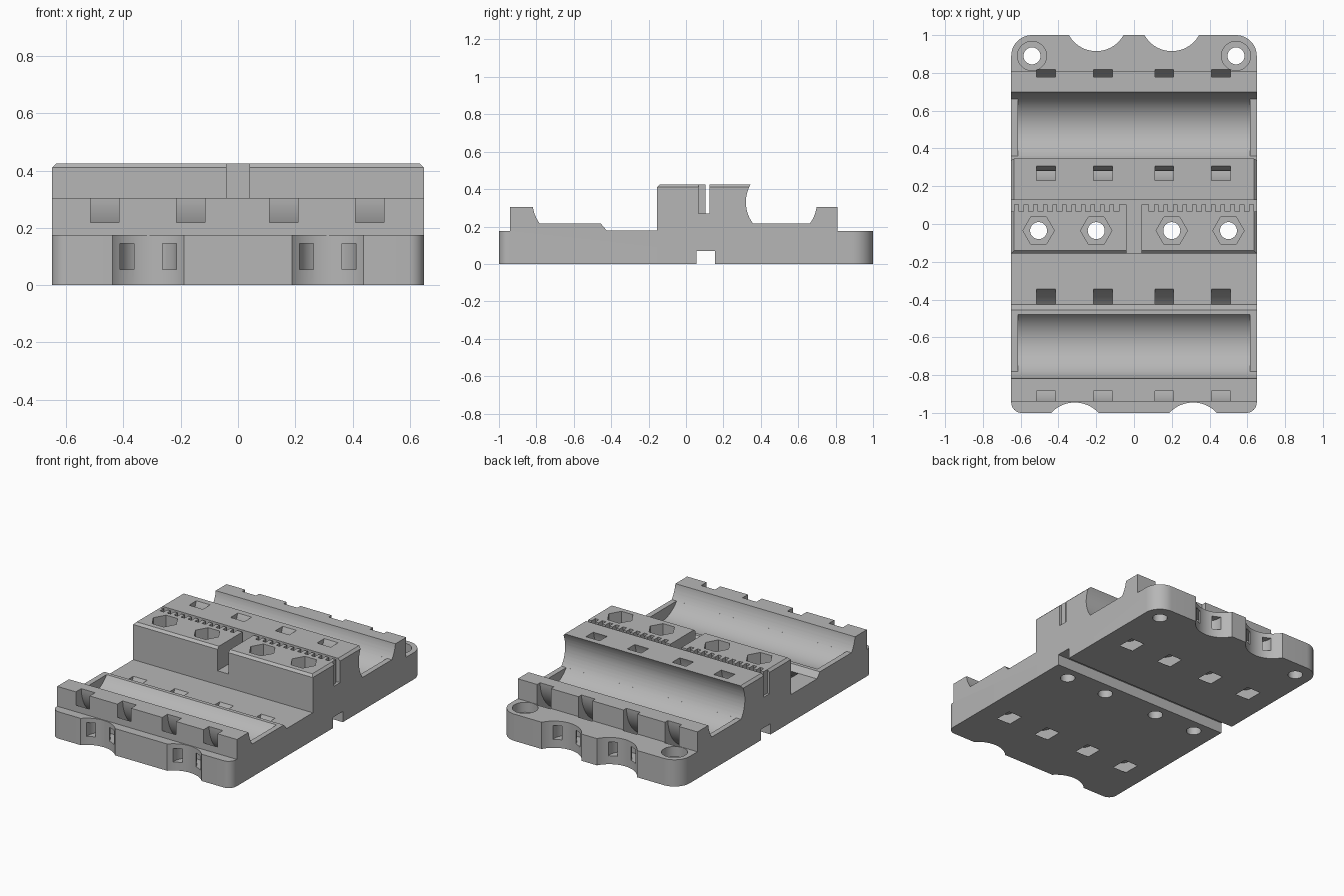
import bpy, bmesh, math
from mathutils import Matrix, Vector

cube = bpy.data.objects.get("Cube")
if cube:
    bpy.data.objects.remove(cube)

W = 0.65                      # half width of the carriage
TROUGHS = (-0.63, 0.51)       # y of the two rod cradles
AXIS_Z, ROD_R = 0.33, 0.19
TIES = (-0.465, -0.165, 0.16, 0.46)
BOLTS = (-0.505, -0.2, 0.2, 0.5)

grey = bpy.data.materials.new("light grey plastic")
grey.use_nodes = True
colour = (0.47, 0.47, 0.47, 1)
grey.diffuse_color = colour
grey.node_tree.nodes["Principled BSDF"].inputs["Base Color"].default_value = colour


def make_object(name, bm):
    bmesh.ops.recalc_face_normals(bm, faces=bm.faces)
    mesh = bpy.data.meshes.new(name)
    bm.to_mesh(mesh)
    bm.free()
    ob = bpy.data.objects.new(name, mesh)
    bpy.context.scene.collection.objects.link(ob)
    return ob


def box(bm, x0, x1, y0, y1, z0, z1):
    size = Matrix.Diagonal((x1 - x0, y1 - y0, z1 - z0, 1))
    mid = Matrix.Translation(((x0 + x1) / 2, (y0 + y1) / 2, (z0 + z1) / 2))
    bmesh.ops.create_cube(bm, size=1, matrix=mid @ size)


def cylinder(bm, centre, r, depth, sides=48, rot=None):
    bmesh.ops.create_cone(bm, cap_ends=True, segments=sides, radius1=r, radius2=r,
                          depth=depth, matrix=Matrix.Translation(centre) @ (rot or Matrix()))


def ring(bm, centre, r0, r1, width, along_x, sides=64):
    """Rectangular-section ring around the x axis or the z axis."""
    loops = []
    for i in range(sides):
        a = math.tau * i / sides
        loop = []
        for r, h in ((r0, -1), (r1, -1), (r1, 1), (r0, 1)):
            u, v, w = r * math.cos(a), r * math.sin(a), h * width / 2
            offset = Vector((w, u, v)) if along_x else Vector((u, v, w))
            loop.append(bm.verts.new(Vector(centre) + offset))
        loops.append(loop)
    for i in range(sides):
        a, b = loops[i], loops[(i + 1) % sides]
        for k in range(4):
            n = (k + 1) % 4
            bm.faces.new((a[k], a[n], b[n], b[k]))


def cradle_arc(cy, side, z0, z1, steps=10):
    """Points on one side of a rod cradle, between two heights."""
    a0, a1 = (math.asin((z - AXIS_Z) / ROD_R) for z in (z0, z1))
    angles = [a0 + (a1 - a0) * i / steps for i in range(steps + 1)]
    return [(cy + side * ROD_R * math.cos(a), AXIS_Z + ROD_R * math.sin(a)) for a in angles]


# Carriage body: side profile extruded across the width
FRONT, REAR = TROUGHS
profile = [(-1, 0), (-1, 0.175), (-0.94, 0.175), (-0.94, 0.305)]
profile += cradle_arc(FRONT, -1, 0.305, 0.215)
profile += [(-0.455, 0.215), (-0.425, 0.18), (-0.155, 0.18), (-0.155, 0.425)]
profile += cradle_arc(REAR, -1, 0.425, 0.215) + cradle_arc(REAR, 1, 0.215, 0.305)
profile += [(0.81, 0.305), (0.81, 0.175), (1, 0.175), (1, 0),
            (0.155, 0), (0.155, 0.07), (0.055, 0.07), (0.055, 0)]
bm = bmesh.new()
face = bm.faces.new([bm.verts.new((-W, y, z)) for y, z in profile])
grown = bmesh.ops.extrude_face_region(bm, geom=[face])["geom"]
bmesh.ops.translate(bm, vec=(2 * W, 0, 0),
                    verts=[g for g in grown if isinstance(g, bmesh.types.BMVert)])
bmesh.ops.recalc_face_normals(bm, faces=bm.faces)


def bevel(test, width, segments):
    edges = [e for e in bm.edges if test(*(v.co for v in e.verts))]
    bmesh.ops.bevel(bm, geom=edges, offset=width, segments=segments, profile=0.5,
                    affect='EDGES', clamp_overlap=False)


# Rounded plan corners and the chamfer round the centre block
bevel(lambda a, b: a.y > 0.99 and b.y > 0.99 and abs(a.z - b.z) > 0.1, 0.11, 12)
bevel(lambda a, b: a.y < -0.99 and b.y < -0.99 and abs(a.z - b.z) > 0.1, 0.055, 8)
bevel(lambda a, b: min(a.z, b.z) > 0.42 and (abs(a.x + b.x) > 1 or a.y + b.y < -0.3),
      0.015, 1)
body = make_object("carriage_body", bm)
body.data.materials.append(grey)
cutters = []


def cutter(name, build):
    cut = bmesh.new()
    build(cut)
    ob = make_object(name, cut)
    ob.hide_render = True
    cutters.append(ob)
    mod = body.modifiers.new(name, 'BOOLEAN')
    mod.operation, mod.solver, mod.object = 'DIFFERENCE', 'EXACT', ob


def cradles(cut):
    turn = Matrix.Rotation(math.pi / 2, 4, 'Y') @ Matrix.Rotation(math.pi / 64, 4, 'Z')
    for y in TROUGHS:
        cylinder(cut, (0, y, AXIS_Z), ROD_R, 1.23, 64, turn)


def tie_slots(cut):
    for y in (-0.635, 0.53):
        for x in TIES:
            ring(cut, (x, y, 0.315), 0.25, 0.32, 0.1, True)


def scallops(cut):
    for s in (-1, 1):
        cylinder(cut, (s * 0.313, -1.115, 0.1), 0.17, 0.5, 64)
        cylinder(cut, (s * 0.2, 1.08, 0.1), 0.165, 0.5, 64)


def scallop_tie_tunnels(cut):
    for s in (-1, 1):
        ring(cut, (s * 0.313, -0.96, 0.1), 0.05, 0.1, 0.09, False, 40)
        ring(cut, (s * 0.2, 0.93, 0.1), 0.05, 0.1, 0.09, False, 40)


def through_holes(cut):
    for x in BOLTS:
        cylinder(cut, (x, -0.035, 0.2), 0.045, 0.6, 32)
    for s in (-1, 1):
        cylinder(cut, (s * 0.54, 0.89, 0.1), 0.045, 0.4, 32)


def nut_traps(cut):
    point_back = Matrix.Rotation(math.pi / 2, 4, 'Z')
    for x in BOLTS:
        cylinder(cut, (x, -0.035, 0.43), 0.083, 0.22, 6, point_back)


def counterbores(cut):
    for s in (-1, 1):
        cylinder(cut, (s * 0.54, 0.89, 0.2), 0.077, 0.18, 40)


def belt_teeth(cut):
    for s in (-1, 1):
        for i in range(12):
            x = s * (0.079 + 0.0505 * i)
            end = s * 0.7 if i == 11 else x + s * 0.026
            box(cut, min(x, end), max(x, end), 0.066, 0.112, 0.27, 0.5)


cutter("cradle_cutter", cradles)
cutter("tie_slot_cutter", tie_slots)
cutter("scallop_cutter", scallops)
cutter("scallop_tie_cutter", scallop_tie_tunnels)
cutter("hole_cutter", through_holes)
cutter("nut_trap_cutter", nut_traps)
cutter("counterbore_cutter", counterbores)
cutter("belt_groove_cutter", lambda c: box(c, -0.8, 0.8, 0.104, 0.126, 0.27, 0.5))
cutter("belt_teeth_cutter", belt_teeth)
cutter("centre_slot_cutter", lambda c: box(c, -0.04, 0.04, -0.3, 0.11, 0.27, 0.5))

# Bake the cuts, remove the cutters and smooth the curved surfaces
depsgraph = bpy.context.evaluated_depsgraph_get()
baked = bpy.data.meshes.new_from_object(body.evaluated_get(depsgraph))
body.modifiers.clear()
body.data = baked
baked.materials.clear()
baked.materials.append(grey)
for poly in baked.polygons:
    poly.material_index = 0
for ob in cutters:
    bpy.data.objects.remove(ob)
for ob in bpy.context.selected_objects:
    ob.select_set(False)
body.select_set(True)
bpy.context.view_layer.objects.active = body
bpy.ops.object.shade_smooth_by_angle(angle=math.radians(25))
